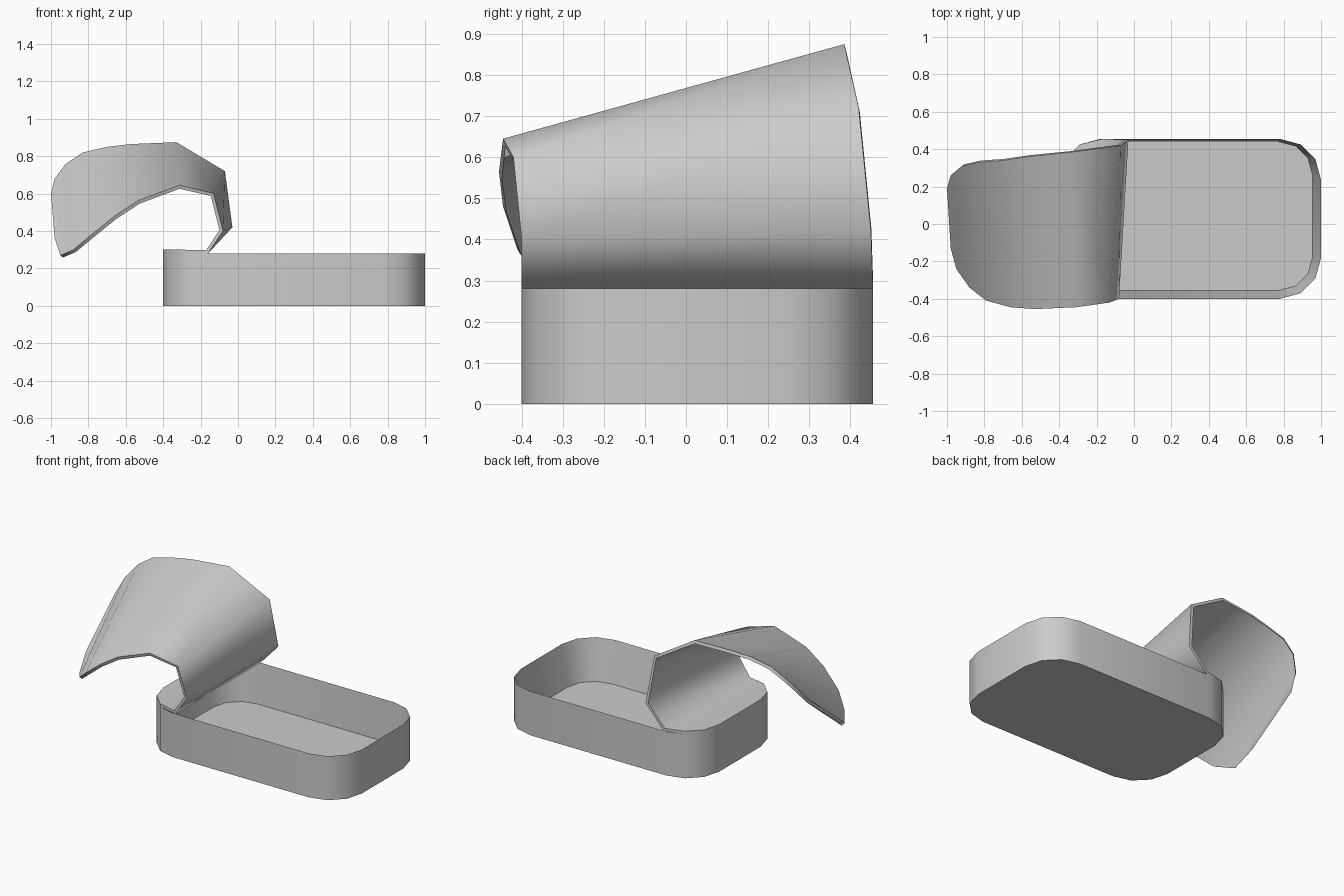
import bpy
import bmesh
import math

default = bpy.data.objects.get("Cube")
if default:
    bpy.data.objects.remove(default, do_unlink=True)

metal = bpy.data.materials.new("tin_grey")
metal.use_nodes = True
colour = (0.6, 0.6, 0.6, 1)
metal.diffuse_color = colour
metal.node_tree.nodes["Principled BSDF"].inputs["Base Color"].default_value = colour


def add_object(name, bm, angle):
    mesh = bpy.data.meshes.new(name)
    bm.to_mesh(mesh)
    bm.free()
    obj = bpy.data.objects.new(name, mesh)
    bpy.context.collection.objects.link(obj)
    mesh.materials.append(metal)
    bpy.ops.object.select_all(action="DESELECT")
    bpy.context.view_layer.objects.active = obj
    obj.select_set(True)
    bpy.ops.object.shade_smooth_by_angle(angle=math.radians(angle))
    return obj


def rounded_loop(bm, x0, x1, y0, y1, radius, z, steps=3):
    """Counter-clockwise rounded rectangle of vertices."""
    verts = []
    centres = [(x1 - radius, y1 - radius), (x0 + radius, y1 - radius),
               (x0 + radius, y0 + radius), (x1 - radius, y0 + radius)]
    for quarter, (cx, cy) in enumerate(centres):
        for i in range(steps + 1):
            a = math.pi / 2 * (quarter + i / steps)
            verts.append(bm.verts.new((cx + radius * math.cos(a),
                                       cy + radius * math.sin(a), z)))
    return verts


def bridge(bm, lower, upper):
    n = len(lower)
    for i in range(n):
        j = (i + 1) % n
        bm.faces.new((lower[i], lower[j], upper[j], upper[i]))


# Tray: upright outer wall, knife-edge rim, inner wall tapering to the floor
LEFT, RIGHT, FRONT, BACK = -0.4, 1.0, -0.4, 0.455
CORNER, RIM = 0.22, 0.28
bm = bmesh.new()
base = rounded_loop(bm, LEFT, RIGHT, FRONT, BACK, CORNER, 0)
rim = rounded_loop(bm, LEFT, RIGHT, FRONT, BACK, CORNER, RIM)
floor = rounded_loop(bm, LEFT + 0.045, RIGHT - 0.045, FRONT + 0.045,
                     BACK - 0.015, CORNER - 0.04, 0.02)
bridge(bm, base, rim)
bridge(bm, rim, floor)
bm.faces.new(list(reversed(base)))
bm.faces.new(floor)
add_object("tray", bm, 40)

# Peeled lid: straight rulings between its front and back edges.
# The end still lying on the rim follows the tray corners.
rulings = []
for i in range(3):
    a = math.pi / 6 * i
    x = LEFT + CORNER * (1 - math.cos(a))
    inset = CORNER * (1 - math.sin(a))
    rulings.append(((x, FRONT + inset, RIM), (x, BACK - inset, RIM)))

# The curled part, from the hinge bend to the rounded free end
rulings += [
    ((-.16, -.4, .28), (-.16, .455, .28)),
    ((-.08, -.4, .4), (-.03, .45, .42)),
    ((-.13, -.42, .6), (-.07, .42, .72)),
    ((-.31, -.445, .645), (-.33, .385, .875)),
    ((-.53, -.455, .565), (-.57, .36, .865)),
    ((-.66, -.445, .48), (-.7, .34, .85)),
    ((-.79, -.41, .375), (-.83, .33, .82)),
    ((-.88, -.34, .3), (-.92, .31, .76)),
    ((-.95, -.24, .27), (-.98, .26, .68)),
    ((-.98, -.13, .36), (-1, .19, .6)),
]
bm = bmesh.new()
rows = [[bm.verts.new(p) for p in pair] for pair in rulings]
for (f0, b0), (f1, b1) in zip(rows, rows[1:]):
    bm.faces.new((f0, b0, b1, f1))
lid = add_object("peeled_lid", bm, 65)

# Sheet thickness grows toward the inside of the curl
sheet = lid.modifiers.new("sheet_thickness", "SOLIDIFY")
sheet.thickness = 0.02
sheet.offset = -1
bpy.ops.object.modifier_apply(modifier=sheet.name)
bpy.ops.object.shade_smooth_by_angle(angle=math.radians(65))
